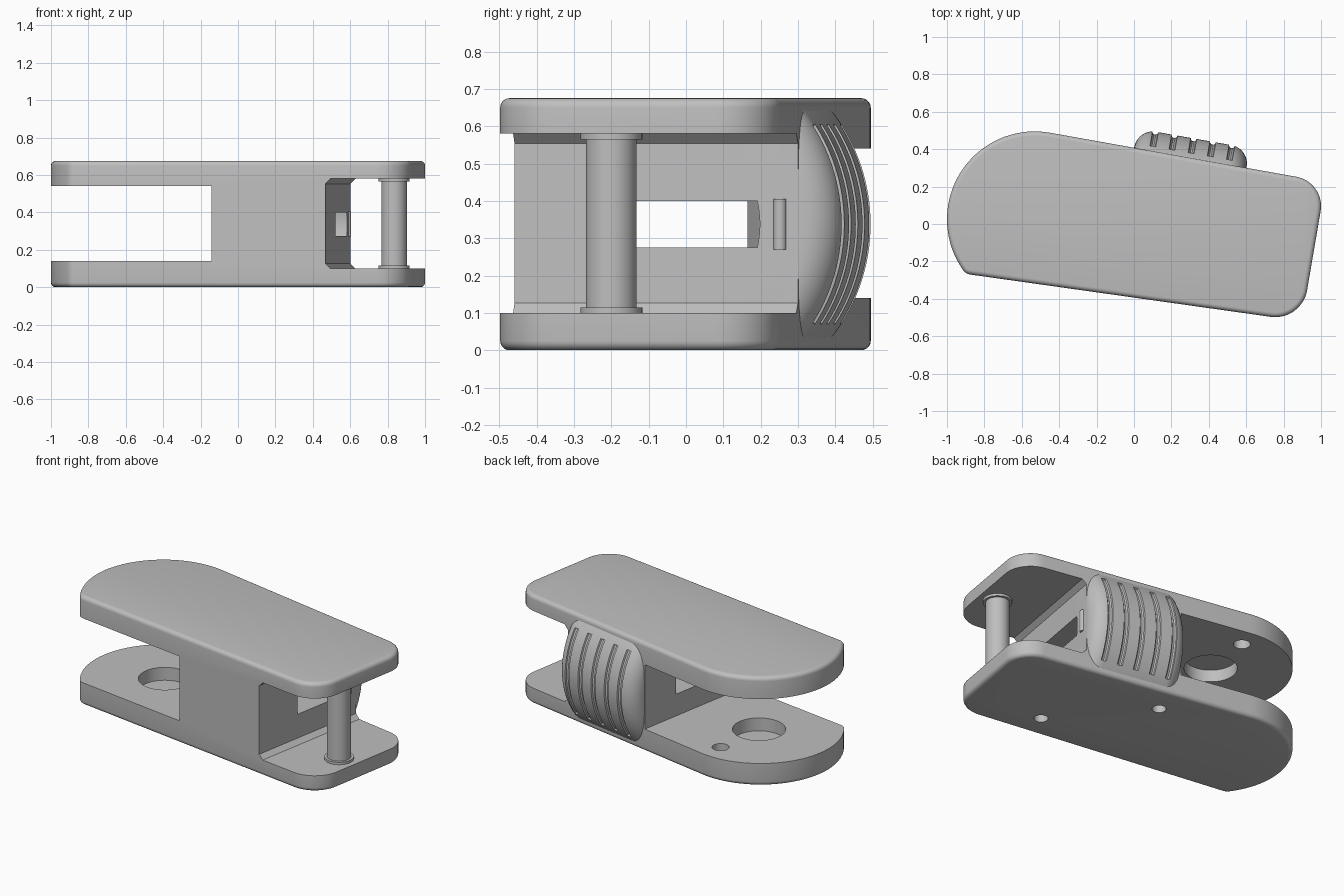
import bpy, bmesh, math
from mathutils import Matrix, Vector

if "Cube" in bpy.data.objects:
    bpy.data.objects.remove(bpy.data.objects["Cube"])

HEIGHT = 0.675
MID = HEIGHT / 2
TILT = Matrix.Rotation(math.radians(-10), 4, "Z")

grey = bpy.data.materials.new("plain grey")
grey.use_nodes = True
grey.diffuse_color = (0.52, 0.52, 0.52, 1)
grey.node_tree.nodes["Principled BSDF"].inputs["Base Color"].default_value = grey.diffuse_color


def make(name, bm):
    bmesh.ops.recalc_face_normals(bm, faces=bm.faces)
    mesh = bpy.data.meshes.new(name)
    bm.to_mesh(mesh)
    bm.free()
    mesh.materials.append(grey)
    ob = bpy.data.objects.new(name, mesh)
    bpy.context.collection.objects.link(ob)
    return ob


def select(ob):
    bpy.ops.object.select_all(action="DESELECT")
    ob.select_set(True)
    bpy.context.view_layer.objects.active = ob


def smooth(ob):
    select(ob)
    bpy.ops.object.shade_smooth_by_angle(angle=math.radians(32))


def prism(points, z0, z1):
    bm = bmesh.new()
    face = bm.faces.new([bm.verts.new((x, y, z0)) for x, y in points])
    new = bmesh.ops.extrude_face_region(bm, geom=[face])["geom"]
    bmesh.ops.translate(bm, vec=(0, 0, z1 - z0),
                        verts=[g for g in new if isinstance(g, bmesh.types.BMVert)])
    return bm


def arc(cx, cy, r, a0, a1, n):
    angles = [math.radians(a0 + (a1 - a0) * i / n) for i in range(n + 1)]
    return [(cx + r * math.cos(a), cy + r * math.sin(a)) for a in angles]


def box(u0, u1, v0, v1, z0, z1):
    bm = prism([(u0, v0), (u1, v0), (u1, v1), (u0, v1)], z0, z1)
    bm.transform(TILT)
    return bm


def cylinder(bm, x, y, r, z0, z1, n=40):
    bmesh.ops.create_cone(bm, cap_ends=True, segments=n, radius1=r, radius2=r, depth=z1 - z0,
                          matrix=Matrix.Translation((x, y, (z0 + z1) / 2)))


def cut(target, cutter):
    cutter.hide_render = True
    mod = target.modifiers.new("cut", "BOOLEAN")
    mod.operation, mod.solver, mod.object = "DIFFERENCE", "EXACT", cutter
    select(target)
    bpy.ops.object.modifier_apply(modifier=mod.name)
    bpy.data.objects.remove(cutter)


# Housing: rounded outline with softened top and bottom rims
outline = (arc(-0.53, 0.025, 0.47, 80, 215, 36) + arc(-0.866, -0.211, 0.06, 215, 262, 6)[1:]
           + arc(0.755, -0.325, 0.173, 262, 350, 16) + arc(0.84, 0.095, 0.16, -10, 80, 16))
bm = prism(outline, 0, HEIGHT)
rims = [e for e in bm.edges if abs(e.verts[0].co.z - e.verts[1].co.z) < 0.001]
bmesh.ops.bevel(bm, geom=rims, offset=0.025, segments=5, profile=0.5, affect="EDGES")
housing = make("housing", bm)

# Open mouth at the rounded end
cut(housing, make("mouth_cutter", box(-2, -0.074, -1, 1, 0.14, 0.54)))

# Open bay at the post end, chamfered where it meets the plates
bm = box(0.54, 2, -1, 1, 0.1, 0.58)
inv = TILT.inverted()
corners = [e for e in bm.edges if all((inv @ v.co).x < 0.6 for v in e.verts)
           and abs(e.verts[0].co.z - e.verts[1].co.z) < 0.001]
bmesh.ops.bevel(bm, geom=corners, offset=0.027, segments=1, affect="EDGES")
cut(housing, make("bay_cutter", bm))

# Slot through the middle block
slot = [(0.8, -0.16), (0.8, 0.27), (0.55, 0.235), (0.4, 0.165), (-0.4, 0.165), (-0.4, -0.16)]
cut(housing, make("slot_cutter", prism(slot, 0.275, 0.4)))

# Blind round sockets inside both plates, screw holes underneath
for x, y, r in ((-0.53, 0.04, 0.15), (-0.49, 0.36, 0.048)):
    bm = bmesh.new()
    cylinder(bm, x, y, r, 0.06, HEIGHT - 0.06)
    cut(housing, make("socket_cutter", bm))
for x, y in ((0.44, -0.29), (0, 0.22)):
    bm = bmesh.new()
    cylinder(bm, x, y, 0.04, -0.1, 0.07, 24)
    cut(housing, make("screw_cutter", bm))
smooth(housing)

# Post with a collar at each end
bm = bmesh.new()
cylinder(bm, 0.835, -0.2, 0.068, 0.09, 0.59)
for z in (0.09, 0.565):
    cylinder(bm, 0.835, -0.2, 0.083, z, z + 0.025)
smooth(make("post", bm))

# Small latch rod at the end of the slot
bm = bmesh.new()
cylinder(bm, 0.587, 0.252, 0.018, 0.27, 0.405, 16)
smooth(make("latch_rod", bm))

# Domed button: rounded profile swept about an axis along the housing
CENTRE = Vector((0, 0.016, MID))
R, SWEEP = 0.49, math.radians(41)
profile = ([(-0.07, 0.28)] + arc(0.03, R - 0.1, 0.1, 180, 90, 10)
           + arc(0.44, R - 0.1, 0.1, 90, 0, 10) + [(0.54, 0.28)])
bm = bmesh.new()
face = bm.faces.new([bm.verts.new(CENTRE + Vector((u, r, 0))) for u, r in profile])
bmesh.ops.rotate(bm, cent=CENTRE, matrix=Matrix.Rotation(-SWEEP, 3, "X"), verts=bm.verts)
start = face.copy()
bmesh.ops.spin(bm, geom=[face], cent=CENTRE, axis=(1, 0, 0), angle=2 * SWEEP, steps=36)
bmesh.ops.remove_doubles(bm, verts=bm.verts, dist=0.0001)
bm.transform(TILT)
button = make("button", bm)

# Five grip grooves following the dome
for i in range(-2, 3):
    path = bpy.data.curves.new("groove_path", "CURVE")
    path.dimensions = "3D"
    path.bevel_depth, path.bevel_resolution, path.use_fill_caps = 0.016, 3, True
    spline = path.splines.new("POLY")
    points = arc(CENTRE.y, MID, R, -33, 33, 24)
    spline.points.add(len(points) - 1)
    for p, (v, z) in zip(spline.points, points):
        p.co = (*(TILT @ Vector((0.235 + 0.104 * i, v, z))), 1)
    groove = bpy.data.objects.new("groove_cutter", path)
    bpy.context.collection.objects.link(groove)
    select(groove)
    bpy.ops.object.convert(target="MESH")
    cutter = bpy.context.view_layer.objects.active
    cutter.data.materials.clear()
    cutter.data.materials.append(grey)
    cut(button, cutter)
smooth(button)
